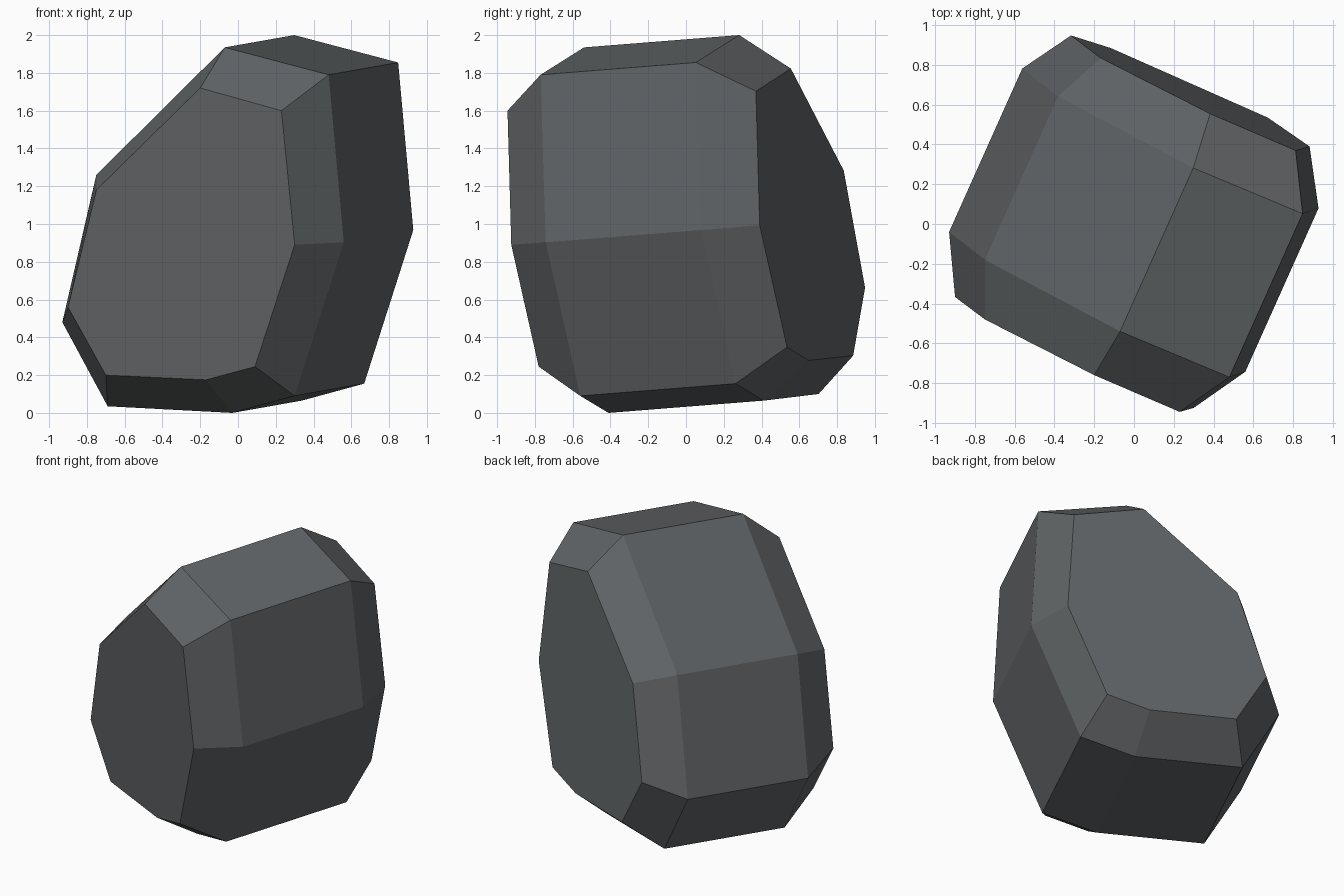
import bpy
import bmesh
from mathutils import Vector

cube = bpy.data.objects.get("Cube")
if cube:
    bpy.data.objects.remove(cube, do_unlink=True)

# Dark slate colour
slate = bpy.data.materials.new("dark slate")
slate.use_nodes = True
colour = (0.118, 0.127, 0.133, 1)
slate.diffuse_color = colour
slate.node_tree.nodes["Principled BSDF"].inputs["Base Color"].default_value = colour

# Eight-sided outlines: the front cap, and the wider body edge behind it
cap = [(-.20, -.76, 1.72), (.23, -.945, 1.60), (.30, -.925, .89), (.09, -.78, .245),
       (-.17, -.665, .175), (-.70, -.43, .20), (-.90, -.367, .56), (-.75, -.48, 1.18)]
body = [(-.07, -.54, 1.935), (.48, -.77, 1.79), (.56, -.743, .903), (.30, -.56, .09),
        (-.03, -.41, 0), (-.69, -.12, .035), (-.93, -.04, .48), (-.75, -.18, 1.26)]

# Both outlines repeat further along the rock's tilted axis
cap_shift = Vector((.583, 1.315, .103))
body_shift = Vector((.368, .822, .065))

bm = bmesh.new()


def ring(points, shift=Vector()):
    return [bm.verts.new(Vector(p) + shift) for p in points]


rings = [ring(cap), ring(body), ring(body, body_shift), ring(cap, cap_shift)]

# Sloping rims and long sides, then the two flat ends
for a, b in zip(rings, rings[1:]):
    for i in range(len(a)):
        j = (i + 1) % len(a)
        bm.faces.new((a[i], a[j], b[j], b[i]))
bm.faces.new(rings[0])
bm.faces.new(rings[-1])
bmesh.ops.recalc_face_normals(bm, faces=bm.faces)

mesh = bpy.data.meshes.new("rock")
bm.to_mesh(mesh)
bm.free()
mesh.materials.append(slate)
rock = bpy.data.objects.new("rock", mesh)
bpy.context.collection.objects.link(rock)
